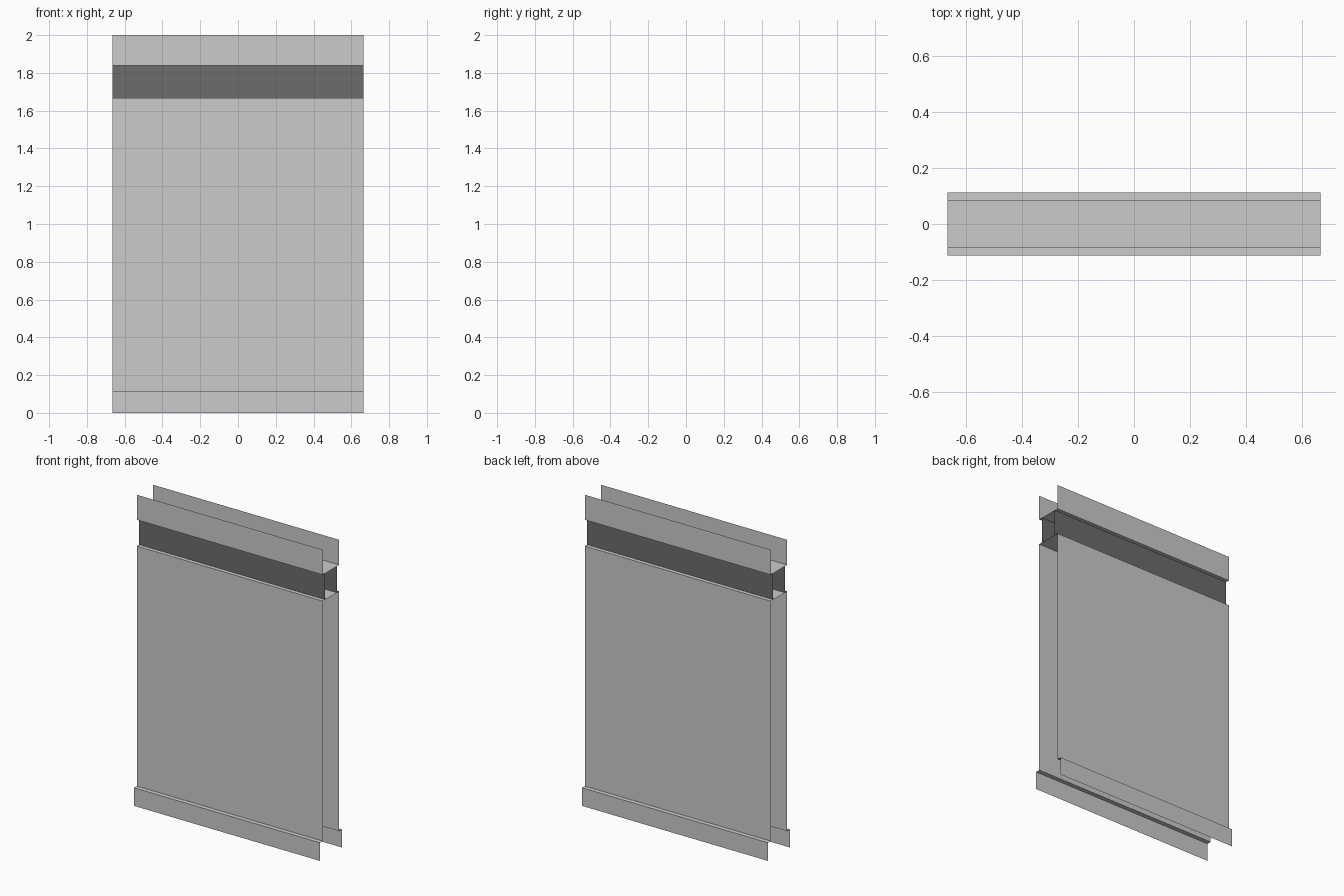
import bpy

if "Cube" in bpy.data.objects:
    bpy.data.objects.remove(bpy.data.objects["Cube"])

HALF = 0.665                      # half length along x
SKIRT_Y, WALL_Y, BAND_Y = 0.113, 0.084, 0.059
SKIRT_Z, BAND_LOW, BAND_HIGH, TOP = 0.117, 1.668, 1.838, 2.0

dark = bpy.data.materials.new("dark_band")
dark.diffuse_color = (0.15, 0.15, 0.15, 1)
dark.use_nodes = True
dark.node_tree.nodes["Principled BSDF"].inputs["Base Color"].default_value = dark.diffuse_color


def extrude_profile(name, profile, material=None):
    """Sweep an open (y, z) profile along x into thin sheets, ends left open."""
    verts = [(x, y, z) for y, z in profile for x in (-HALF, HALF)]
    faces = [(2 * i, 2 * i + 1, 2 * i + 3, 2 * i + 2)
             for i in range(len(profile) - 1)]
    mesh = bpy.data.meshes.new(name)
    mesh.from_pydata(verts, [], faces)
    obj = bpy.data.objects.new(name, mesh)
    bpy.context.collection.objects.link(obj)
    if material:
        mesh.materials.append(material)
    return obj


# Sheets on the front and the back
for label, s in (("front", -1), ("back", 1)):
    wall = [(SKIRT_Y, 0), (SKIRT_Y, SKIRT_Z), (WALL_Y, SKIRT_Z), (WALL_Y, BAND_LOW)]
    # reversing the back profile keeps its normals pointing outward
    order = 1 if s < 0 else -1
    extrude_profile(label + "_wall_and_skirting", [(s * y, z) for y, z in wall][::order])
    extrude_profile(label + "_recessed_band",
                    [(s * BAND_Y, BAND_LOW), (s * BAND_Y, BAND_HIGH)][::order], dark)
    extrude_profile(label + "_top_panel",
                    [(s * WALL_Y, BAND_HIGH), (s * WALL_Y, TOP)][::order])

# Horizontal plates closing the wall below and above the recessed band
extrude_profile("lower_plate", [(-WALL_Y, BAND_LOW), (WALL_Y, BAND_LOW)])
extrude_profile("upper_plate", [(-WALL_Y, BAND_HIGH), (WALL_Y, BAND_HIGH)])
